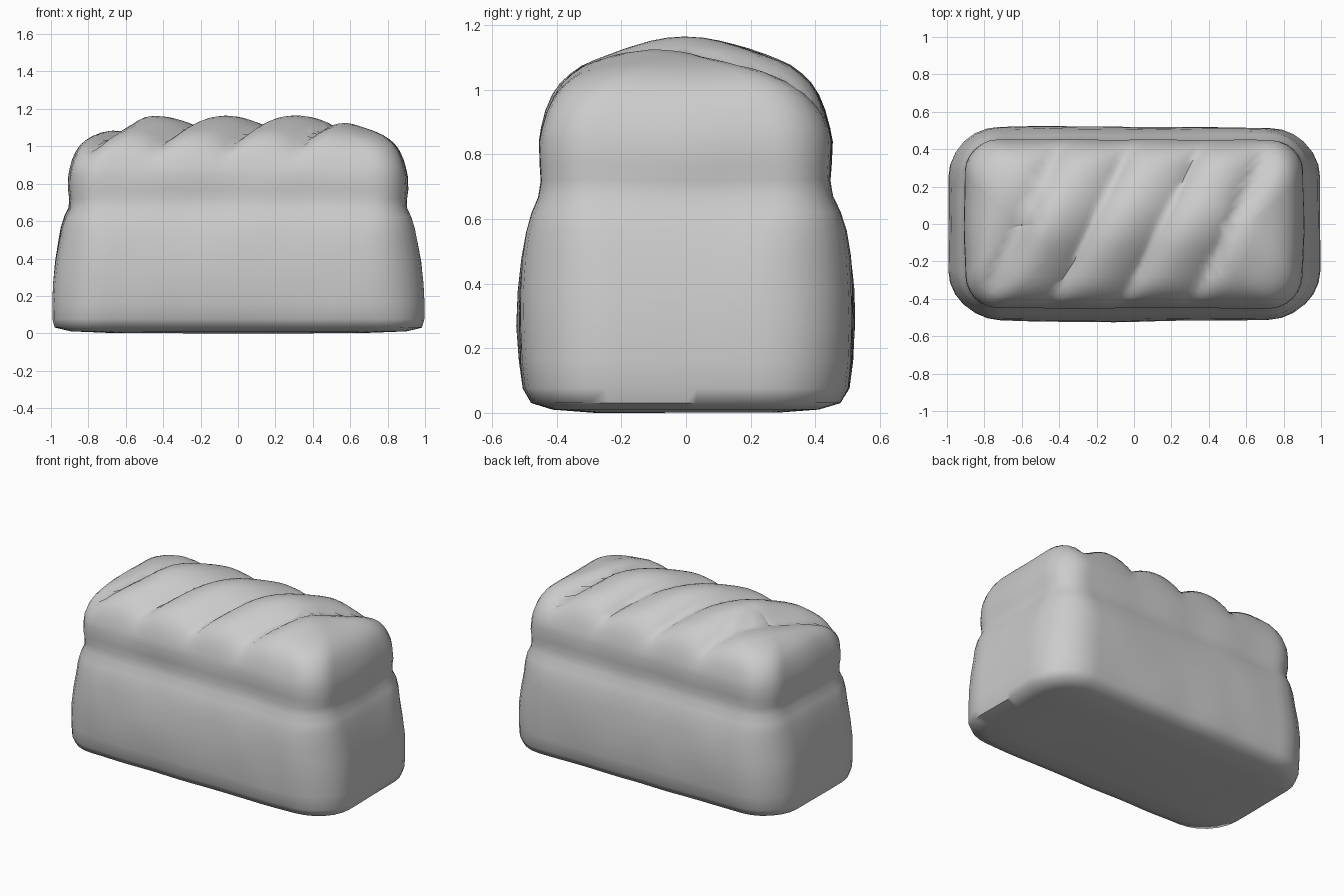
import bpy, bmesh, math
from mathutils import Vector, noise

cube = bpy.data.objects.get("Cube")
if cube:
    bpy.data.objects.remove(cube, do_unlink=True)

# Crust material
crust = bpy.data.materials.new("crust grey")
crust.use_nodes = True
COLOR = (0.6, 0.6, 0.6, 1)
crust.diffuse_color = COLOR
crust.node_tree.nodes["Principled BSDF"].inputs["Base Color"].default_value = COLOR

# Tin-shaped side wall: height, half length, half width, corner radius
WALL = [(0.0, 0.65, 0.28, 0.12), (0.01, 0.90, 0.41, 0.2), (0.03, 0.985, 0.475, 0.23),
        (0.075, 0.998, 0.502, 0.25), (0.16, 0.998, 0.513, 0.26), (0.27, 0.992, 0.52, 0.26),
        (0.38, 0.981, 0.517, 0.26), (0.48, 0.963, 0.508, 0.25), (0.56, 0.946, 0.494, 0.22),
        (0.62, 0.926, 0.476, 0.19), (0.67, 0.902, 0.454, 0.17), (0.72, 0.9, 0.446, 0.16),
        (0.77, 0.907, 0.45, 0.16), (0.84, 0.905, 0.453, 0.17)]
# Domed top: inset from the wall, height
DOME = [(0.008, 0.88), (0.022, 0.925), (0.042, 0.965), (0.065, 0.995), (0.095, 1.02),
        (0.13, 1.042), (0.17, 1.06), (0.21, 1.075), (0.255, 1.091), (0.3, 1.105),
        (0.35, 1.119), (0.4, 1.128), (0.453, 1.131)]
SLASH_GAP, SLASH_START, SLASH_SLANT = 0.375, -0.6, 0.5


def outline(hx, hy, r, nx=40, ny=16, nc=6):
    """Rounded rectangle with the same point count at every size."""
    r = min(r, hx * 0.9, hy * 0.9)
    pts = []
    sides = [(1, -1, ny), (1, 1, nx), (-1, 1, ny), (-1, -1, nx)]
    for k, (sx, sy, n) in enumerate(sides):
        corner = Vector((sx * (hx - r), sy * (hy - r)))
        for i in range(nc + 1):
            a = math.pi / 2 * (k - 1 + i / nc)
            pts.append(corner + r * Vector((math.cos(a), math.sin(a))))
        tx, ty, _ = sides[(k + 1) % 4]
        a = math.pi / 2 * k
        end = Vector((tx * (hx - r), ty * (hy - r))) + r * Vector((math.cos(a), math.sin(a)))
        start = pts[-1].copy()
        pts += [start.lerp(end, i / n) for i in range(1, n)]
    return pts


def shape(x, y, z):
    """Bowed ends, slashed ridges on the dome and a gentle unevenness."""
    p = Vector((x * (1 - 0.06 * y * y), y * (1 - 0.02 * x ** 4), z))
    wobble = noise.noise_vector(p * 3.2) * 0.009
    wobble.z *= 0.6 if z > 0.1 else 0.15
    weight = min(1, max(0, (z - 0.87) / 0.17))
    # The two end lobes level out instead of meeting another slash
    lobe = (x - SLASH_SLANT * y - SLASH_START) / SLASH_GAP
    u = 0.42 if lobe < -0.58 or lobe > 3.42 else lobe % 1
    ridge = math.sin(math.pi * u ** 0.8) ** 0.8
    end_drop = 0.015 * min(1, max(0, (abs(x) - 0.5) / 0.15))
    p += wobble
    p.z += weight * (0.075 * ridge - 0.043 - end_drop)
    return p


# Loaf: rings lofted from the base up over the dome to the crest line
bm = bmesh.new()
levels = WALL + [(z, 0.905 - d, 0.453 - d, 0.16) for d, z in DOME]
rings = [[bm.verts.new(shape(q.x, q.y, z)) for q in outline(hx, hy, r)]
         for z, hx, hy, r in levels]
count = len(rings[0])
for low, high in zip(rings, rings[1:]):
    for i in range(count):
        j = (i + 1) % count
        bm.faces.new((low[i], low[j], high[j], high[i]))
bm.faces.new(rings[0][::-1])
bmesh.ops.remove_doubles(bm, verts=rings[-1], dist=0.002)
bmesh.ops.recalc_face_normals(bm, faces=bm.faces)

# Rest the loaf on the floor
floor = min(v.co.z for v in bm.verts)
for v in bm.verts:
    v.co.z -= floor

mesh = bpy.data.meshes.new("bread_loaf")
bm.to_mesh(mesh)
bm.free()
mesh.materials.append(crust)
loaf = bpy.data.objects.new("bread_loaf", mesh)
bpy.context.collection.objects.link(loaf)
bpy.context.view_layer.objects.active = loaf
loaf.select_set(True)
bpy.ops.object.shade_smooth_by_angle(angle=math.radians(60))
